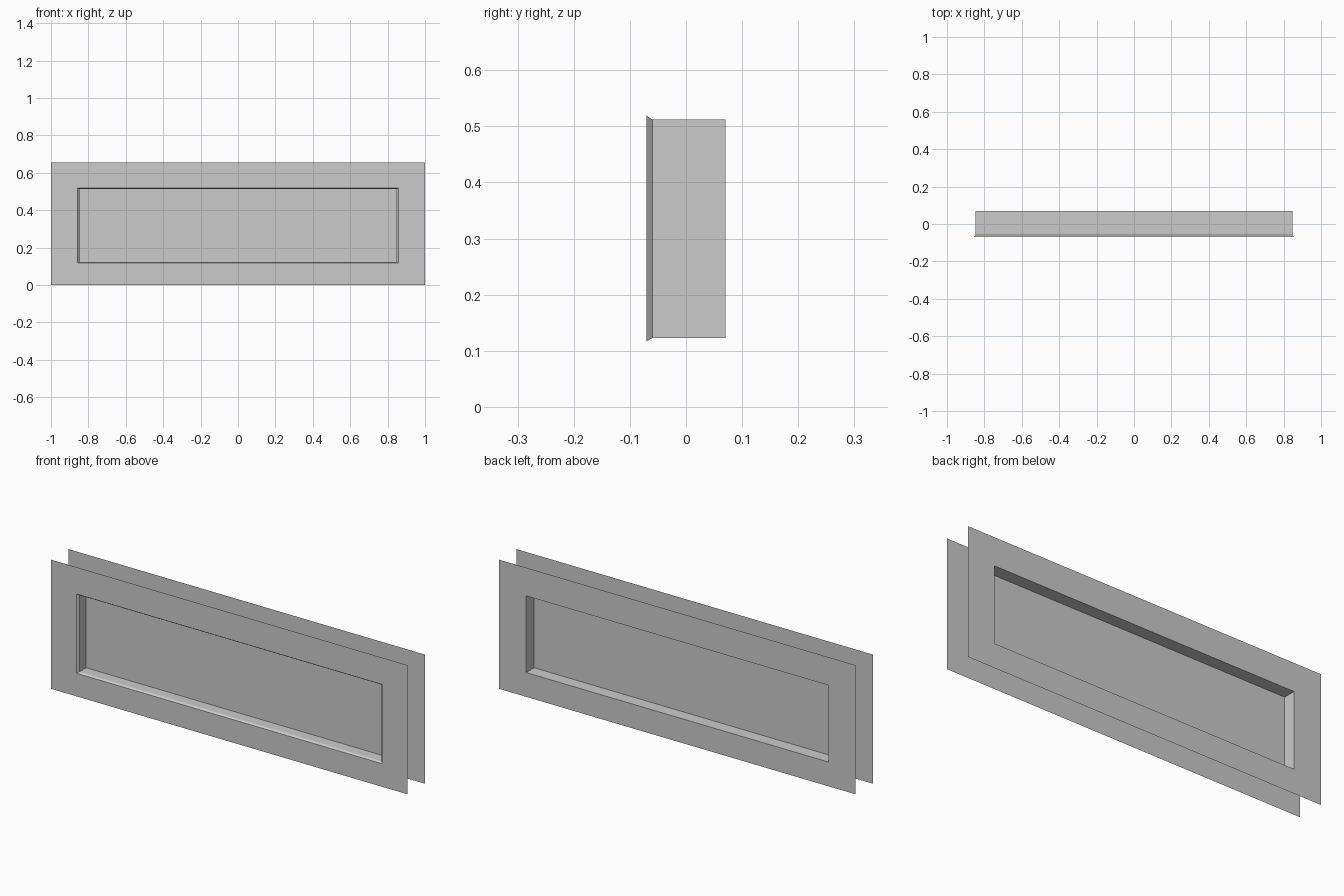
import bpy
import bmesh

if "Cube" in bpy.data.objects:
    bpy.data.objects.remove(bpy.data.objects["Cube"])


def rect(bm, y, half_w, z0, z1):
    pts = [(-half_w, z0), (half_w, z0), (half_w, z1), (-half_w, z1)]
    return [bm.verts.new((x, y, z)) for x, z in pts]


def rings(name, sections, cap=False):
    """Join rectangular rings with flat faces; optionally close both ends."""
    bm = bmesh.new()
    loops = [rect(bm, *s) for s in sections]
    for a, b in zip(loops, loops[1:]):
        for i in range(4):
            j = (i + 1) % 4
            bm.faces.new((a[i], a[j], b[j], b[i]))
    if cap:
        bm.faces.new(loops[0])
        bm.faces.new(loops[-1])
        bmesh.ops.recalc_face_normals(bm, faces=bm.faces)
    mesh = bpy.data.meshes.new(name)
    bm.to_mesh(mesh)
    bm.free()
    obj = bpy.data.objects.new(name, mesh)
    bpy.context.collection.objects.link(obj)
    return obj


Y = 0.07
outer = (1.0, 0.0, 0.655)
lip = (0.857, 0.117, 0.519)
opening = (0.848, 0.123, 0.512)

# Wall sheets, front and back, each with a window hole (outer rims are open)
rings("front_wall", [(-Y, *outer), (-Y, *lip)])
rings("back_wall", [(Y, *opening), (Y, *outer)])

# Bevelled front lip and straight lining through the opening
rings("window_lining", [(-Y, *lip), (-0.06, *opening), (Y, *opening)])

# Thin pane set halfway into the opening
rings("window_pane", [(-0.006, *opening), (0.006, *opening)], cap=True)
